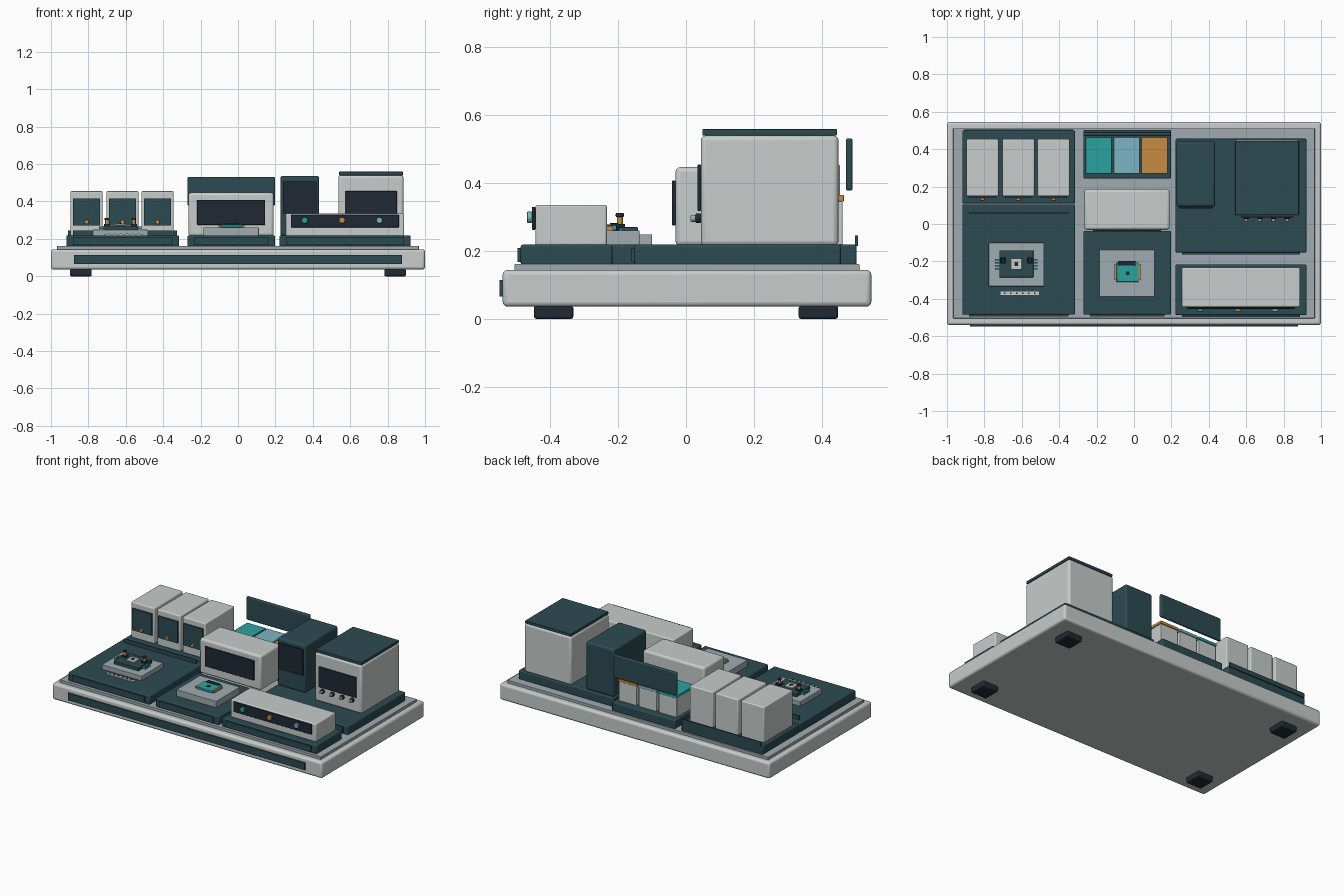
import bpy, math

cube = bpy.data.objects.get("Cube")
if cube:
    bpy.data.objects.remove(cube, do_unlink=True)


def material(name, red, green, blue):
    mat = bpy.data.materials.new(name)
    mat.use_nodes = True
    mat.diffuse_color = (red, green, blue, 1)
    shader = mat.node_tree.nodes["Principled BSDF"]
    shader.inputs["Base Color"].default_value = mat.diffuse_color
    return mat


LIGHT = material("light_shell", 0.57, 0.61, 0.6)
GREY = material("blue_grey", 0.35, 0.41, 0.44)
DARK = material("dark_teal", 0.025, 0.069, 0.084)
BLACK = material("screen_black", 0.014, 0.022, 0.033)
TEAL = material("bright_teal", 0.024, 0.37, 0.35)
BLUE = material("pale_blue", 0.2, 0.46, 0.55)
ORANGE = material("warm_orange", 0.57, 0.26, 0.054)

# Edge roundings, and the thin steps used by panels and chips
SHARP, FINE, SOFT, ROUND = 0, 0.003, 0.007, 0.014
THIN = 0.01
OVERLAP = 0.004


def around(centre, half):
    return centre - half, centre + half


def above(base, height):
    return base, base + height


def inset(span, margin):
    return span[0] + margin, span[1] - margin


def finish(part, name, mat, bevel):
    part.name = name
    part.data.materials.append(mat)
    if bevel:
        rounding = part.modifiers.new("rounded_edges", "BEVEL")
        rounding.width = bevel
        rounding.segments = 3
        rounding.limit_method = "ANGLE"
    bpy.ops.object.shade_smooth_by_angle(angle=math.radians(40))


def box(name, x, y, z, mat, bevel=SHARP):
    """Box filling a span along each axis; returns the spans."""
    spans = (x, y, z)
    bpy.ops.mesh.primitive_cube_add(size=1, location=[sum(span) / 2 for span in spans])
    part = bpy.context.object
    part.scale = [high - low for low, high in spans]
    bpy.ops.object.transform_apply(location=False, rotation=False, scale=True)
    finish(part, name, mat, bevel)
    return spans


def front_panel(name, owner, x, z, mat, bevel=SHARP, depth=THIN):
    """Thin plate on the front of a box; returns its spans."""
    front = owner[1][0]
    return box(name, x, (front - depth, front), z, mat, bevel)


def rod(name, centre, radius, length, mat, turn=0, bevel=SHARP):
    bpy.ops.mesh.primitive_cylinder_add(vertices=24, radius=radius, depth=length,
                                        location=centre, rotation=(turn, 0, 0))
    finish(bpy.context.object, name, mat, bevel)


def knob(name, owner, x, z, radius, length, mat, gap=0):
    """Round control pointing forward from the front of a box."""
    y = owner[1][0] - gap - length / 2
    rod(name, (x, y, z), radius, length, mat, math.pi / 2, FINE)


# Base, deck and feet
base = box("base", (-1, 1), (-0.54, 0.546), (0.036, 0.144), LIGHT, ROUND)
deck = box("deck", inset(base[0], 0.033), inset(base[1], 0.035), above(0.14, 0.022), GREY, FINE)
front_panel("front_stripe", base, around(0, 0.877), inset(base[2], 0.03), DARK, depth=0.009)
for x in around(0, 0.84):
    for y in around(0, 0.39):
        box("foot", around(x, 0.058), around(y, 0.058), (0, 0.038), BLACK, SOFT)

# Module trays, in three columns of two
LEFT, MIDDLE, RIGHT = (-0.918, -0.315), (-0.27, 0.198), (0.222, 0.922)
TRAY = (deck[2][1] - OVERLAP, 0.219)
FLOOR = TRAY[1] - OVERLAP


def tray(name, x, y, trimmed=True):
    owner = box(name, x, y, TRAY, DARK, SOFT)
    if trimmed:
        front_panel(name + "_trim", owner, inset(x, 0.035), inset(TRAY, THIN), DARK)


tray("left_back_tray", LEFT, (0.11, 0.5), False)
tray("left_front_tray", LEFT, (-0.485, 0.105))
tray("middle_back_tray", MIDDLE, (0.242, 0.503), False)
tray("middle_front_tray", MIDDLE, (-0.485, -0.037))
tray("right_back_tray", RIGHT, (-0.152, 0.456))
tray("right_front_tray", RIGHT, (-0.487, -0.217))

# Rails in front of and behind the cartridges
RAIL = above(FLOOR, 0.03)
box("cartridge_front_rail", inset(LEFT, 0.035), around(0.06, OVERLAP), RAIL, DARK)
box("cartridge_back_rail", inset(LEFT, THIN), around(0.502, OVERLAP), RAIL, DARK)

# Three cartridges, each with a front panel and a button
for x in (-0.81, -0.618, -0.43):
    body = box("cartridge", around(x, 0.086), (0.148, 0.454), (FLOOR, 0.455), LIGHT, SOFT)
    panel = front_panel("cartridge_panel", body, inset(body[0], 0.014), (0.272, 0.417), DARK)
    knob("cartridge_button", panel, x, 0.29, 0.012, 0.014, ORANGE)

# Three bins with coloured lids, and the panel raised behind them
for place, mat in enumerate((TEAL, BLUE, ORANGE)):
    lid_x = around(-0.188 + place * 0.149, 0.07)
    lid = box("bin_lid", lid_x, (0.27, 0.465), (0.346, 0.365), mat, FINE)
    box("bin", inset(lid[0], OVERLAP), inset(lid[1], OVERLAP), (FLOOR, lid[2][0]), LIGHT, FINE)
box("raised_panel", MIDDLE, around(0.481, THIN), (0.378, 0.532), DARK, SOFT)

# Left work stage with a chip, its core and a label bar
CHIP_X = -0.629
stage = box("left_stage", around(CHIP_X, 0.148), (-0.333, -0.1), above(FLOOR, 0.034), GREY, FINE)
chip = box("left_chip", around(CHIP_X, 0.091), around(-0.213, 0.072),
           above(stage[2][1], 0.021), DARK, FINE)
chip_top = chip[2][1]
core = box("left_chip_core", around(CHIP_X, 0.03), around(-0.214, 0.03),
           above(chip_top, THIN), LIGHT, FINE)
box("left_chip_sensor", around(CHIP_X, THIN), around(-0.214, THIN),
    above(core[2][1], FINE), BLACK)
label = box("label_bar", around(-0.61, 0.103), around(-0.37, THIN), above(FLOOR, 0.012), LIGHT)
for step in range(6):
    box("label_mark", around(label[0][0] + (step + 0.7) * 0.032, OVERLAP),
        around(-0.37, OVERLAP), above(label[2][1], FINE), BLACK)

# Chip fins and capped posts on both sides
for side in (-1, 1):
    fin_x = around(CHIP_X + side * 0.101, 0.013)
    for step in range(4):
        box("chip_fin", fin_x, around(-0.24 + step * 0.016, OVERLAP), inset(chip[2], FINE), TEAL)
    post_x = CHIP_X + side * 0.072
    box("chip_bridge", around(post_x, 0.016), around(-0.195, 0.015),
        above(chip_top, THIN), BLACK)
    rod("chip_post", (post_x, -0.195, chip_top + 0.015), 0.009, 0.034, ORANGE)
    rod("chip_post_cap", (post_x, -0.195, chip_top + 0.036), 0.012, 0.012, BLACK, bevel=FINE)

# Middle work stage with its chip
stage = box("middle_stage", around(-0.037, 0.148), (-0.39, -0.137), (FLOOR, 0.261), GREY, FINE)
stage_top = stage[2][1]
chip = box("middle_chip", around(-0.034, 0.059), (-0.31, -0.205),
           above(stage_top, 0.015), TEAL, FINE)
for x in chip[0]:
    box("middle_chip_edge", around(x, THIN), inset(chip[1], THIN),
        above(stage_top, 0.012), ORANGE)
box("middle_chip_bar", around(-0.037, 0.045), around(-0.21, 0.013),
    above(stage_top, 0.02), BLACK, FINE)
box("middle_chip_sensor", around(-0.034, THIN), around(-0.264, THIN),
    above(chip[2][1], FINE), BLACK)

# Middle display unit
display = box("display_unit", around(-0.037, 0.228), (-0.031, 0.186), (FLOOR, 0.447), LIGHT, ROUND)
front_panel("display_screen", display, inset(display[0], 0.046), (0.275, 0.408), BLACK, FINE)

# Dark tower
tower = box("tower", (0.226, 0.434), (0.092, 0.442), (FLOOR, 0.537), DARK, ROUND)
front_panel("tower_screen", tower, inset(tower[0], ROUND), (0.335, 0.508), BLACK)

# Tall cabinet with lid, screen and four knobs
cabinet = box("cabinet", (0.537, 0.885), (0.044, 0.449), (FLOOR, 0.54), LIGHT, ROUND)
box("cabinet_lid", inset(cabinet[0], OVERLAP), inset(cabinet[1], OVERLAP),
    above(cabinet[2][1], 0.019), DARK, FINE)
front_panel("cabinet_screen", cabinet, inset(cabinet[0], 0.035), (0.318, 0.455), BLACK, FINE)
for step in range(4):
    x = 0.6 + step * 0.073
    knob("cabinet_knob_base", cabinet, x, 0.296, ROUND, 0.016, BLACK)
    knob("cabinet_knob", cabinet, x, 0.296, THIN, 0.016, GREY, gap=0.015)

# Long control console with three coloured buttons
console = box("console", (0.255, 0.888), (-0.444, -0.233), (FLOOR, 0.336), LIGHT, SOFT)
screen = front_panel("console_screen", console, inset(console[0], 0.028), (0.262, 0.33), BLACK, FINE)
for step, mat in enumerate((TEAL, ORANGE, BLUE)):
    knob("console_button", screen, 0.356 + step * 0.2, 0.299, 0.017, 0.014, mat)
